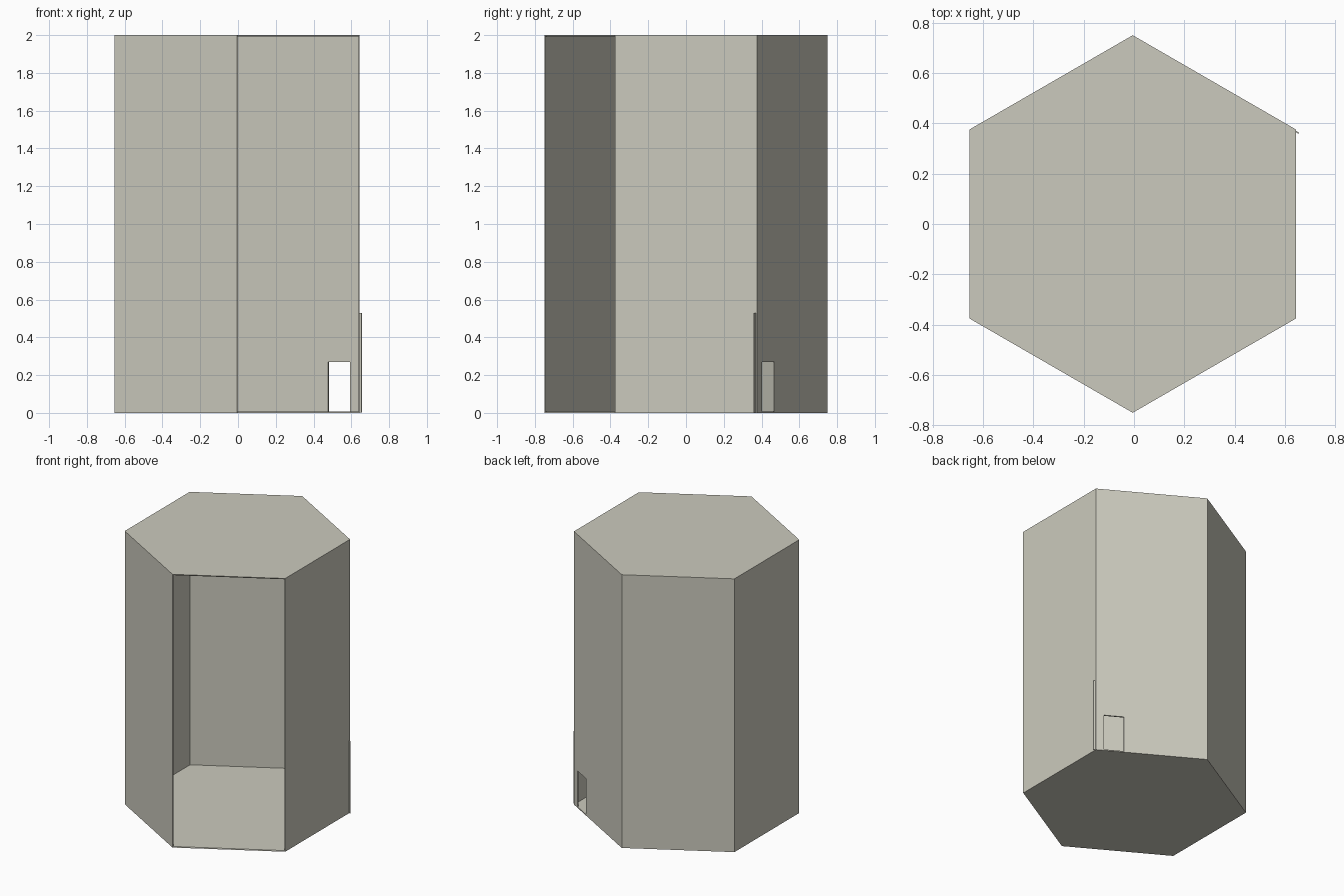
import bpy, bmesh, math
from mathutils import Matrix, Vector

if "Cube" in bpy.data.objects:
    bpy.data.objects.remove(bpy.data.objects["Cube"])

R, H, WALL = 0.75, 2.0, 0.006
CENTRE = Vector((-0.005, 0, 0))
APOTHEM = R * math.cos(math.radians(30))

mat = bpy.data.materials.new("warm_grey")
mat.diffuse_color = (0.60, 0.59, 0.51, 1)
mat.use_nodes = True
mat.node_tree.nodes["Principled BSDF"].inputs["Base Color"].default_value = mat.diffuse_color


def make_object(name, bm):
    bmesh.ops.recalc_face_normals(bm, faces=bm.faces)
    me = bpy.data.meshes.new(name)
    bm.to_mesh(me)
    bm.free()
    me.materials.append(mat)
    ob = bpy.data.objects.new(name, me)
    bpy.context.collection.objects.link(ob)
    return ob


def wall_box(name, along, depth, z0, z1, width, thick):
    """Box aligned with the back right wall; depth measured from the hexagon centre."""
    bm = bmesh.new()
    m = (Matrix.Translation(CENTRE) @ Matrix.Rotation(math.radians(-30), 4, 'Z')
         @ Matrix.Translation((along, depth, (z0 + z1) / 2))
         @ Matrix.Diagonal((width, thick, z1 - z0, 1)))
    bmesh.ops.create_cube(bm, size=1, matrix=m)
    return make_object(name, bm)


def apply_mods(ob):
    bpy.context.view_layer.objects.active = ob
    for m in list(ob.modifiers):
        bpy.ops.object.modifier_apply(modifier=m.name)


# Hexagonal cabin with its front right side left open
bm = bmesh.new()
rings = []
for z in (0, H):
    rings.append([bm.verts.new(CENTRE + Vector((R * math.cos(a), R * math.sin(a), z)))
                  for a in (math.radians(30 + 60 * k) for k in range(6))])
low, high = rings
bm.faces.new(low[::-1])
bm.faces.new(high)
for k in range(6):
    if k != 4:
        j = (k + 1) % 6
        bm.faces.new((low[k], low[j], high[j], high[k]))
shell = make_object("hexagonal_shell", bm)
s = shell.modifiers.new("thickness", 'SOLIDIFY')
s.thickness, s.offset, s.use_even_offset = WALL, -1, True

# Thin plate behind the hatch, poking slightly past the corner
plate = wall_box("hatch_plate", 0.26, APOTHEM - WALL - 0.001, 0.002, 0.53, 0.263, 0.005)

# Small hatch opening through wall and plate
cutter = wall_box("hatch_cutter", 0.254, APOTHEM, 0.008, 0.27, 0.136, 0.1)
cutter.hide_render = True
for ob in (shell, plate):
    b = ob.modifiers.new("hatch", 'BOOLEAN')
    b.operation, b.object, b.solver = 'DIFFERENCE', cutter, 'EXACT'
    apply_mods(ob)
bpy.data.objects.remove(cutter)
